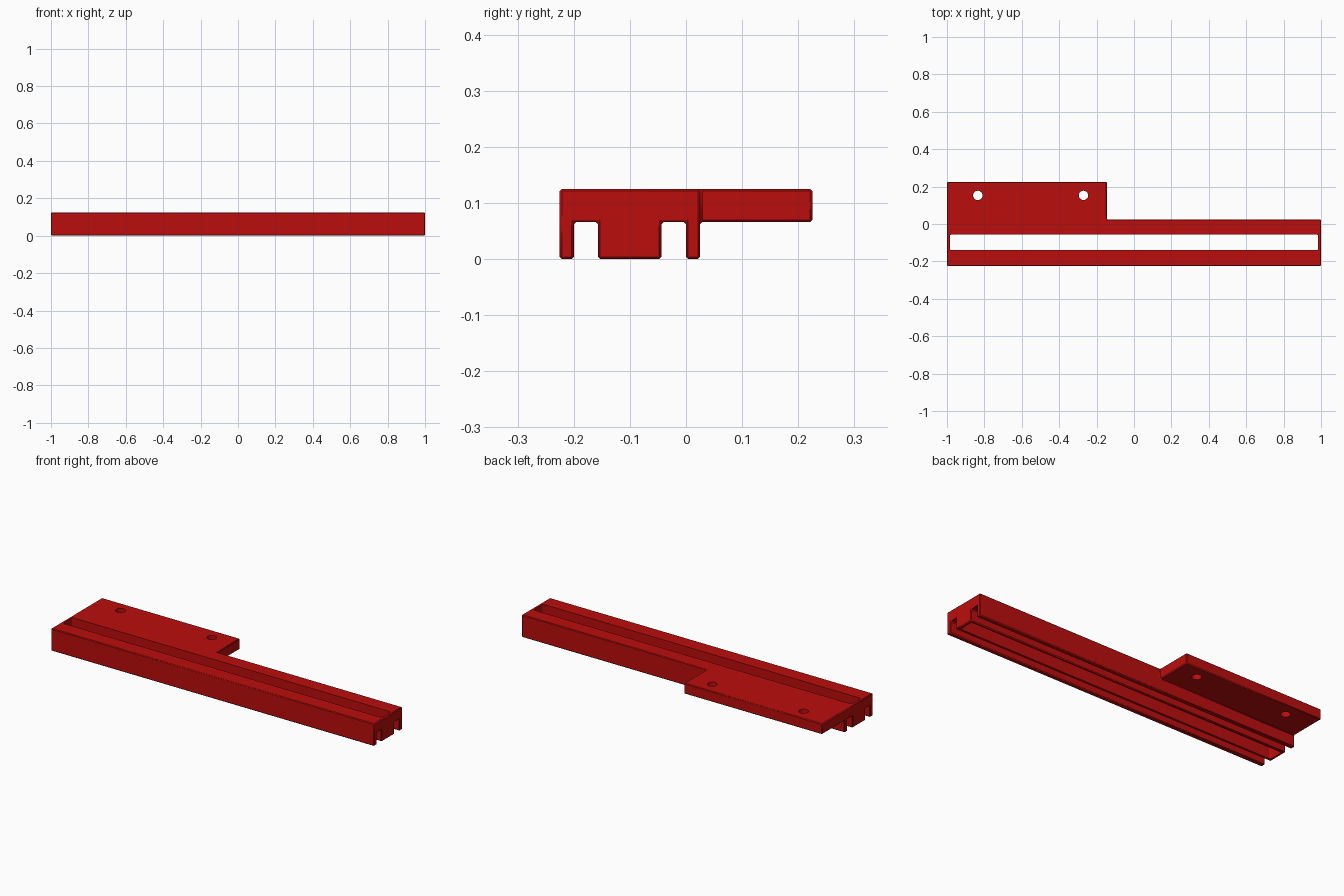
import bpy, bmesh, math
from mathutils import Matrix

if "Cube" in bpy.data.objects:
    bpy.data.objects.remove(bpy.data.objects["Cube"])

red = bpy.data.materials.new("red plastic")
red.diffuse_color = (0.50, 0.004, 0.004, 1)
red.use_nodes = True
red.node_tree.nodes["Principled BSDF"].inputs["Base Color"].default_value = red.diffuse_color


def add_object(name, bm):
    bmesh.ops.recalc_face_normals(bm, faces=bm.faces)
    mesh = bpy.data.meshes.new(name)
    bm.to_mesh(mesh)
    bm.free()
    mesh.materials.append(red)
    ob = bpy.data.objects.new(name, mesh)
    bpy.context.collection.objects.link(ob)
    return ob


def cut(target, cutter):
    cutter.hide_render = True
    cutter.hide_set(True)
    mod = target.modifiers.new(cutter.name, 'BOOLEAN')
    mod.operation = 'DIFFERENCE'
    mod.solver = 'EXACT'
    mod.object = cutter


# Rail cross-section (y, z): two outer legs and a wide centre rib under a slab
TOP, UNDER, SIDE, STEP = 0.125, 0.066, 0.025, -0.145
profile = [(-0.225, TOP), (-0.225, 0), (-0.2, 0), (-0.2, UNDER),
           (-0.157, UNDER), (-0.157, 0), (-0.044, 0), (-0.044, UNDER),
           (0.0, UNDER), (0.0, 0), (SIDE, 0), (SIDE, UNDER), (SIDE, TOP)]

# Sweep the section along x, with a break where the mounting tab ends
bm = bmesh.new()
rings = [[bm.verts.new((x, y, z)) for y, z in profile] for x in (-1, STEP, 1)]
n = len(profile)
for a, b in zip(rings, rings[1:]):
    for i in range(n):
        j = (i + 1) % n
        bm.faces.new((a[i], a[j], b[j], b[i]))
bm.faces.new(rings[0])
bm.faces.new(rings[2])

# Pull the mounting tab out of the back face
tab = next(f for f in bm.faces if set(f.verts) ==
           {rings[0][-1], rings[0][-2], rings[1][-1], rings[1][-2]})
new = bmesh.ops.extrude_face_region(bm, geom=[tab])['geom']
bmesh.ops.translate(bm, vec=(0, 0.2, 0),
                    verts=[v for v in new if isinstance(v, bmesh.types.BMVert)])
if tab.is_valid:
    bm.faces.remove(tab)
bmesh.ops.recalc_face_normals(bm, faces=bm.faces)
bmesh.ops.dissolve_limit(bm, angle_limit=0.01, verts=bm.verts, edges=bm.edges)
rail = add_object("rail_with_mounting_tab", bm)

bevel = rail.modifiers.new("edge_chamfer", 'BEVEL')
bevel.width = 0.004
bevel.segments = 1
bevel.limit_method = 'ANGLE'

# Long through-slot with slightly rounded corners
bm = bmesh.new()
bmesh.ops.create_cube(bm, size=1, matrix=Matrix.Translation((0, -0.0985, 0.06))
                      @ Matrix.Diagonal((1.97, 0.083, 0.4, 1)))
upright = [e for e in bm.edges if abs(e.verts[0].co.z - e.verts[1].co.z) > 0.1]
bmesh.ops.bevel(bm, geom=upright, offset=0.008, segments=3, profile=0.5,
                affect='EDGES')
cut(rail, add_object("slot_cutter", bm))

# Two screw holes through the tab
bm = bmesh.new()
for x in (-0.835, -0.27):
    bmesh.ops.create_cone(bm, cap_ends=True, segments=32, radius1=0.025,
                          radius2=0.025, depth=0.4,
                          matrix=Matrix.Translation((x, 0.153, 0.1)))
cut(rail, add_object("screw_hole_cutter", bm))

bpy.context.view_layer.objects.active = rail
rail.select_set(True)
bpy.ops.object.shade_smooth_by_angle(angle=math.radians(30))
